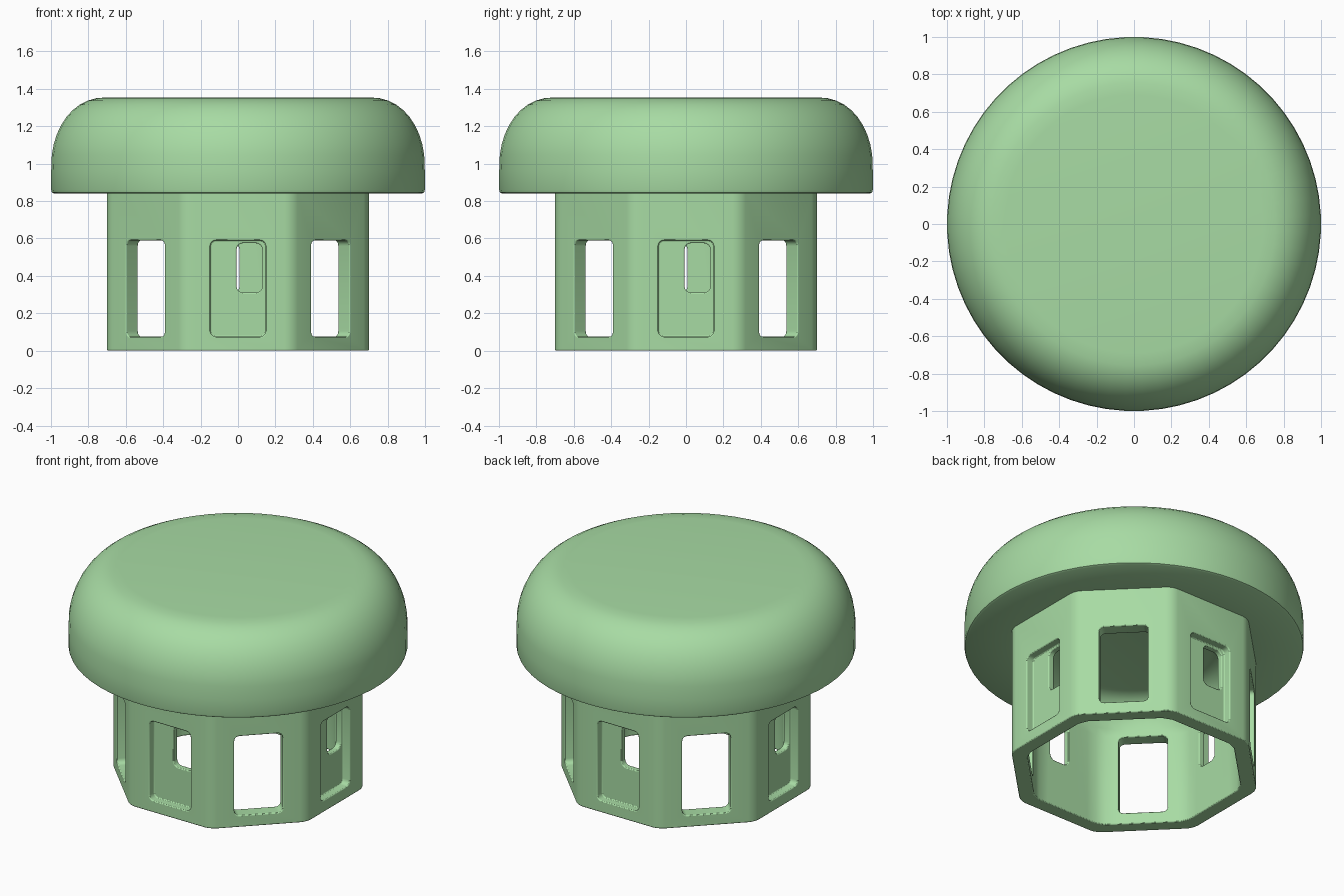
import bpy, bmesh, math
from mathutils import Matrix

if "Cube" in bpy.data.objects:
    bpy.data.objects.remove(bpy.data.objects["Cube"])

green = bpy.data.materials.new("soft green")
green.diffuse_color = (0.39, 0.71, 0.37, 1)
green.use_nodes = True
green.node_tree.nodes["Principled BSDF"].inputs["Base Color"].default_value = green.diffuse_color


def make(name, bm):
    bmesh.ops.recalc_face_normals(bm, faces=bm.faces)
    mesh = bpy.data.meshes.new(name)
    bm.to_mesh(mesh)
    bm.free()
    ob = bpy.data.objects.new(name, mesh)
    bpy.context.collection.objects.link(ob)
    ob.data.materials.append(green)
    return ob


def loft(profile, n, radius):
    """Stack closed rings; radius(r, angle) shapes each ring."""
    bm = bmesh.new()
    rings = []
    for r, z in profile:
        ring = []
        for i in range(n):
            a = 2 * math.pi * (i + 0.5) / n
            q = radius(r, a)
            ring.append(bm.verts.new((q * math.cos(a), q * math.sin(a), z)))
        rings.append(ring)
    for lo, hi in zip(rings, rings[1:]):
        for i in range(n):
            j = (i + 1) % n
            bm.faces.new((lo[i], lo[j], hi[j], hi[i]))
    bm.faces.new(rings[0])
    bm.faces.new(rings[-1])
    return bm


def oct_radius(apothem, a):
    d = (a + math.pi / 8) % (math.pi / 4) - math.pi / 8
    return apothem / math.cos(d)


def slot(bm, angle, x0, x1, z0, z1, r0, r1, corner):
    """Rounded slot cutter; x runs to the right seen from outside."""
    t = bmesh.new()
    bmesh.ops.create_cube(t, size=1, matrix=Matrix.Translation(
        ((x0 + x1) / 2, -(r0 + r1) / 2, (z0 + z1) / 2))
        @ Matrix.Diagonal((x1 - x0, r1 - r0, z1 - z0, 1)))
    edges = [e for e in t.edges if abs(e.verts[0].co.y - e.verts[1].co.y) > 1e-4]
    bmesh.ops.bevel(t, geom=edges, offset=corner, segments=4, profile=0.5, affect='EDGES')
    t.transform(Matrix.Rotation(angle, 4, 'Z'))
    m = bpy.data.meshes.new("tmp")
    t.to_mesh(m)
    t.free()
    bm.from_mesh(m)
    bpy.data.meshes.remove(m)


def cut(ob, cutter):
    mod = ob.modifiers.new("cut", 'BOOLEAN')
    mod.operation = 'DIFFERENCE'
    mod.solver = 'EXACT'
    mod.object = cutter
    bpy.context.view_layer.objects.active = ob
    bpy.ops.object.modifier_apply(modifier=mod.name)
    bpy.data.objects.remove(cutter)


def smooth(ob, angle):
    bpy.ops.object.select_all(action='DESELECT')
    ob.select_set(True)
    bpy.context.view_layer.objects.active = ob
    bpy.ops.object.shade_smooth_by_angle(angle=math.radians(angle))


# round cap with a soft upper edge
profile = [(0.70, 0.84), (0.985, 0.84), (0.996, 0.846), (1.0, 0.86), (1.0, 0.96)]
for i in range(1, 11):
    t = math.pi / 2 * i / 10
    profile.append((0.70 + 0.30 * math.cos(t) ** 0.9, 0.99 + 0.365 * math.sin(t)))
profile[-1] = (0.69, 1.355)
cap = make("cap", loft(profile, 64, lambda r, a: r))
smooth(cap, 40)

# octagonal skirt with softened corners
bm = loft([(0.70, 0.0), (0.70, 0.85)], 8, oct_radius)
bmesh.ops.bevel(bm, geom=[e for e in bm.edges if e.calc_length() > 0.7],
                offset=0.04, segments=3, profile=0.5, affect='EDGES')
skirt = make("skirt", bm)

# hollow inside: octagon below, rounding to a circular ceiling
hollow = [(0.70, -0.1), (0.65, 0.60), (0.625, 0.64)]
for i in range(1, 7):
    t = math.pi / 2 * i / 6
    hollow.append((0.45 + 0.16 * math.cos(t), 0.64 + 0.18 * math.sin(t)))
cut(skirt, make("hollow_cutter", loft(
    hollow, 64, lambda r, a: min(r, 0.65, oct_radius(0.61, a)))))

# open windows on the diagonal sides, recessed panels on the others
bm = bmesh.new()
for k in range(4):
    a = k * math.pi / 2
    slot(bm, a + math.pi / 4, -0.145, 0.145, 0.075, 0.59, 0.5, 0.8, 0.03)
    slot(bm, a, -0.148, 0.148, 0.075, 0.59, 0.65, 0.8, 0.03)
cut(skirt, make("window_cutter", bm))

# small upper opening in the right half of each recessed panel
bm = bmesh.new()
for k in range(4):
    slot(bm, k * math.pi / 2, -0.008, 0.13, 0.31, 0.575, 0.5, 0.68, 0.035)
cut(skirt, make("opening_cutter", bm))

# soften the cut edges
bev = skirt.modifiers.new("soft_edges", 'BEVEL')
bev.width = 0.009
bev.segments = 2
bev.limit_method = 'ANGLE'
bev.angle_limit = math.radians(50)
smooth(skirt, 35)
